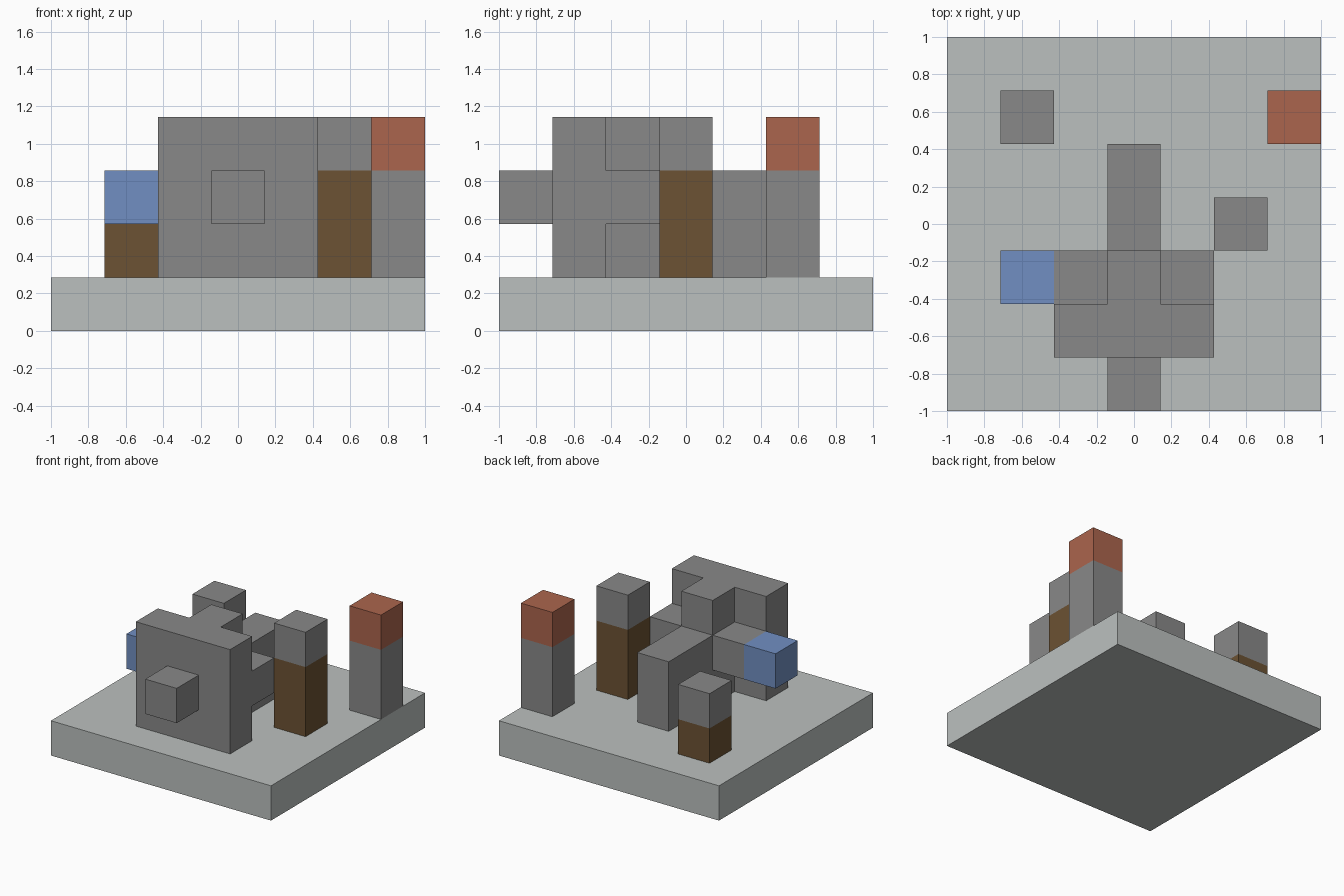
import bpy

cube = bpy.data.objects.get("Cube")
if cube:
    bpy.data.objects.remove(cube, do_unlink=True)

U = 2 / 7  # one block; the base is seven blocks wide


def material(name, rgb):
    mat = bpy.data.materials.new(name)
    mat.use_nodes = True
    color = (*rgb, 1)
    mat.diffuse_color = color
    mat.node_tree.nodes["Principled BSDF"].inputs["Base Color"].default_value = color
    return mat


pale = material("pale stone", (0.50, 0.53, 0.52))
gray = material("gray stone", (0.25, 0.25, 0.25))
brown = material("brown wood", (0.15, 0.085, 0.033))
red = material("red clay", (0.41, 0.13, 0.075))
blue = material("blue block", (0.165, 0.275, 0.54))


def box(name, mat, corner, size):
    """Box from its lowest corner and size, both counted in blocks."""
    center = [(c + s / 2) * U for c, s in zip(corner, size)]
    bpy.ops.mesh.primitive_cube_add(size=1, location=(center[0] - 1, center[1] - 1, center[2]))
    obj = bpy.context.object
    obj.name = name
    obj.scale = [s * U for s in size]
    bpy.ops.object.transform_apply(location=False, rotation=False, scale=True)
    obj.data.materials.append(mat)
    return obj


def pillar(name, x, y, lower, lower_height, upper):
    """Pillar of one colour with a single block of another on top."""
    box(name + "_shaft", lower, (x, y, 1), (1, 1, lower_height))
    box(name + "_cap", upper, (x, y, 1 + lower_height), (1, 1, 1))


# Base slab
box("base", pale, (0, 0, 0), (7, 7, 1))

# Central body: front wall with knob, core column and low rear block
box("front_wall", gray, (2, 1, 1), (3, 1, 3))
box("front_knob", gray, (3, 0, 2), (1, 1, 1))
box("core_column", gray, (3, 2, 1), (1, 1, 3))
box("rear_block", gray, (3, 3, 1), (1, 2, 2))

# Side arms, with a blue block on the right one
for side, x in (("right", 2), ("left", 4)):
    box(side + "_arm", gray, (x, 2, 2), (1, 1, 1))
box("right_arm_tip", blue, (1, 2, 2), (1, 1, 1))

# Free-standing pillars
pillar("side_pillar", 5, 3, brown, 2, gray)
pillar("corner_pillar", 6, 5, gray, 2, red)
pillar("short_pillar", 1, 5, brown, 1, gray)
